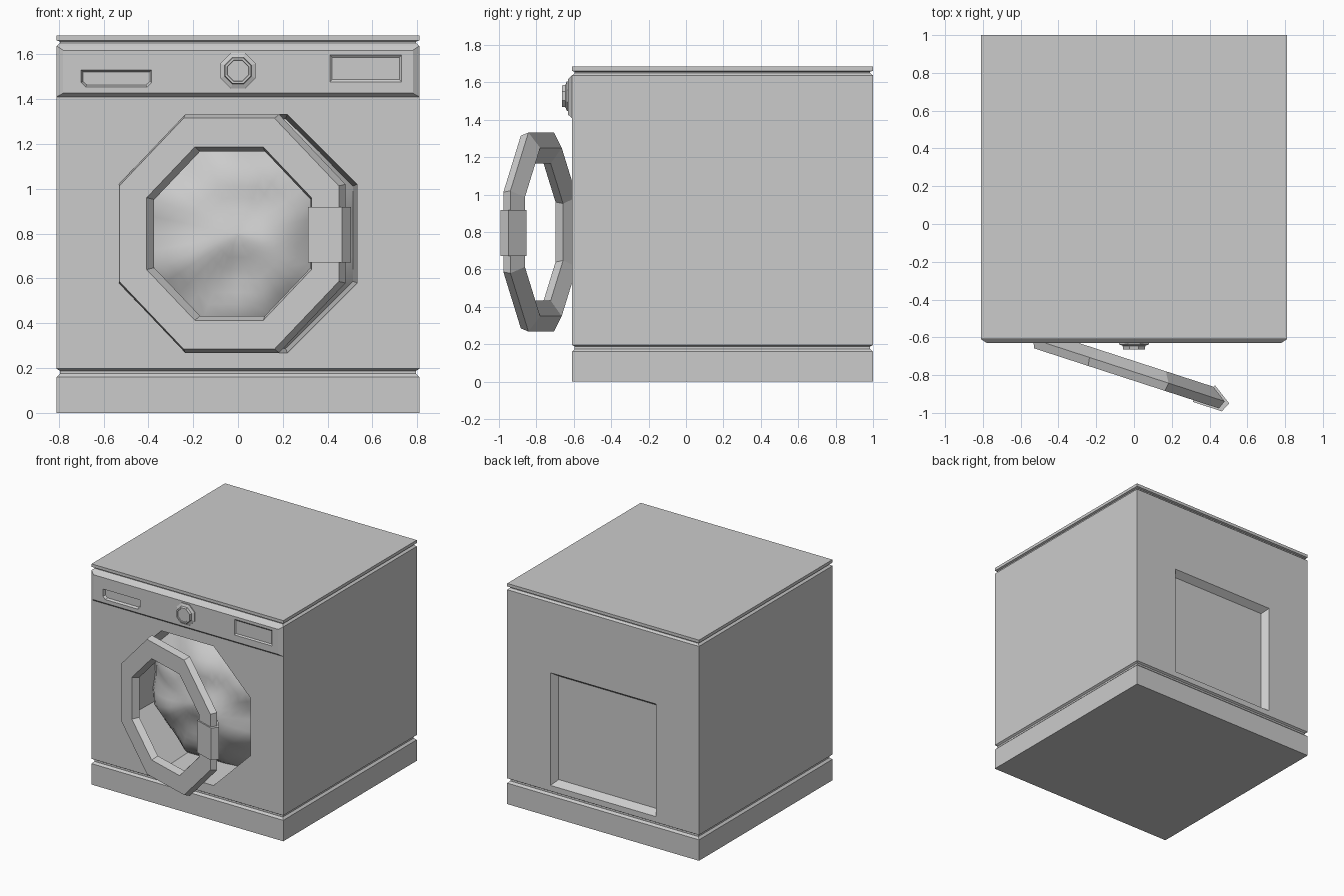
import bpy, bmesh
from math import cos, sin, radians, pi
from mathutils import Vector, Matrix, noise

if "Cube" in bpy.data.objects:
    bpy.data.objects.remove(bpy.data.objects["Cube"])


def make(name, verts, faces):
    bm = bmesh.new()
    vs = [bm.verts.new(v) for v in verts]
    for f in faces:
        bm.faces.new([vs[i] for i in f])
    bmesh.ops.recalc_face_normals(bm, faces=bm.faces[:])
    me = bpy.data.meshes.new(name)
    bm.to_mesh(me)
    bm.free()
    ob = bpy.data.objects.new(name, me)
    bpy.context.collection.objects.link(ob)
    return ob


def loft(name, rings, ring_closed=False):
    """Join equal-sized point rings; cap the ends unless the loft closes on itself."""
    n, m = len(rings[0]), len(rings)
    faces = []
    for k in range(m if ring_closed else m - 1):
        a, b = k * n, (k + 1) % m * n
        faces += [(a + i, a + (i + 1) % n, b + (i + 1) % n, b + i) for i in range(n)]
    if not ring_closed:
        faces += [tuple(range(n)), tuple(range((m - 1) * n, m * n))]
    return make(name, [p for r in rings for p in r], faces)


def inset(pts, d):
    """Shrink an outline by d on every side of its bounds."""
    lo = [min(p[i] for p in pts) for i in (0, 1)]
    hi = [max(p[i] for p in pts) for i in (0, 1)]
    out = []
    for p in pts:
        q = []
        for i in (0, 1):
            c, h = (lo[i] + hi[i]) / 2, (hi[i] - lo[i]) / 2
            q.append(c + (p[i] - c) * (h - d) / h)
        out.append(q)
    return out


def at_y(pts, y):
    return [(x, y, z) for x, z in pts]


def box(x0, x1, z0, z1):
    return [(x0, z0), (x1, z0), (x1, z1), (x0, z1)]


def octagon(apothem, cx, cz):
    r = apothem / cos(pi / 8)
    return [(cx + r * cos(pi / 8 + k * pi / 4), cz + r * sin(pi / 8 + k * pi / 4)) for k in range(8)]


def cut(ob, outline, y, depth, slope):
    """Sink a recess with sloping walls; depth is signed along y."""
    c = loft("cutter", [at_y(outline, y - depth), at_y(outline, y), at_y(inset(outline, slope), y + depth)])
    c.hide_render = True
    mod = ob.modifiers.new("recess", "BOOLEAN")
    mod.operation, mod.object, mod.solver = "DIFFERENCE", c, "EXACT"
    bpy.context.view_layer.update()
    ev = ob.evaluated_get(bpy.context.evaluated_depsgraph_get())
    me = bpy.data.meshes.new_from_object(ev)
    ob.modifiers.clear()
    ob.data = me
    bpy.data.objects.remove(c)


# Cabinet: one stack of rectangles with a groove above the plinth and below the lid
FRONT, BACK, W, MID = -0.61, 1.0, 0.81, 0.80
stack = [(0, 0), (0, 0.16), (0.015, 0.175), (0.015, 0.188), (0, 0.197),
         (0, 1.637), (0.015, 1.65), (0.015, 1.657), (0, 1.662), (0, 1.685)]
cabinet = loft("cabinet", [[(-W + d, FRONT + d, z), (W - d, FRONT + d, z),
                            (W - d, BACK - d, z), (-W + d, BACK - d, z)] for d, z in stack])
cut(cabinet, octagon(0.532, 0, MID), FRONT, 0.5, 0.03)
cut(cabinet, box(-0.445, 0.445, 0.24, 1.10), BACK, -0.05, 0.035)

# Control panel with detergent drawer and display recesses
face = box(-W, W, 1.41, 1.638)
panel = loft("control_panel", [at_y(face, FRONT), at_y([(x * 0.963, 1.427 if z < 1.5 else 1.618)
                                                      for x, z in face], -0.63)])
drawer = [(-0.70, 1.53), (-0.385, 1.53), (-0.385, 1.475), (-0.405, 1.455), (-0.68, 1.455), (-0.70, 1.475)]
cut(panel, drawer, -0.63, 0.018, 0.008)
cut(panel, box(0.41, 0.73, 1.477, 1.597), -0.63, 0.008, 0.01)

# Program knob
loft("program_knob", [at_y(octagon(a, 0, 1.527), y) for a, y in
                      [(0.079, -0.625), (0.079, -0.637), (0.06, -0.645), (0.057, -0.664), (0.048, -0.664), (0.046, -0.658)]])

# Door ring: five-sided section swept round an octagon, swung open on its left edge
hinge = Matrix.Translation((-0.532, FRONT, 0)) @ Matrix.Rotation(radians(-18), 4, "Z")
section = [(0.515, 0.045), (0.532, 0), (0.45, -0.055), (0.367, -0.004), (0.387, 0.045)]
door = loft("door_ring", [at_y(octagon(a, 0.532, MID), -d) for a, d in section], True)
door.matrix_world = hinge

# Door handle wrapped over the free edge
grip = [(0.903, 0.02), (0.905, 0.055), (1.066, 0.055), (1.09, 0.003), (0.989, -0.065), (0.96, -0.01)]
handle = loft("door_handle", [[(s, -d, z) for s, d in grip] for z in (0.672, 0.918)])
handle.matrix_world = hinge

# Laundry: soft rumpled mound filling the drum opening
RINGS, SEGS = 10, 32
verts, faces = [], []
for r in range(RINGS + 1):
    t = r / RINGS
    for s in range(SEGS):
        a = 2 * pi * s / SEGS
        off = (a + pi / 8) % (pi / 4) - pi / 8
        rad = 0.525 * max(t, 0.01) / cos(off)
        x, z = rad * cos(a), MID + rad * sin(a)
        fold = noise.noise(Vector((x * 4, 3.1, z * 4))) * 0.07
        verts.append((x, -0.51 + 0.24 * t ** 3 + fold, z))
for r in range(RINGS):
    for s in range(SEGS):
        a, b = r * SEGS + s, r * SEGS + (s + 1) % SEGS
        faces.append((a, b, b + SEGS, a + SEGS))
faces.append(tuple(range(SEGS)))
laundry = make("laundry", verts, faces)
if sum(p.normal.y for p in laundry.data.polygons) > 0:
    laundry.data.flip_normals()
for p in laundry.data.polygons:
    p.use_smooth = True
